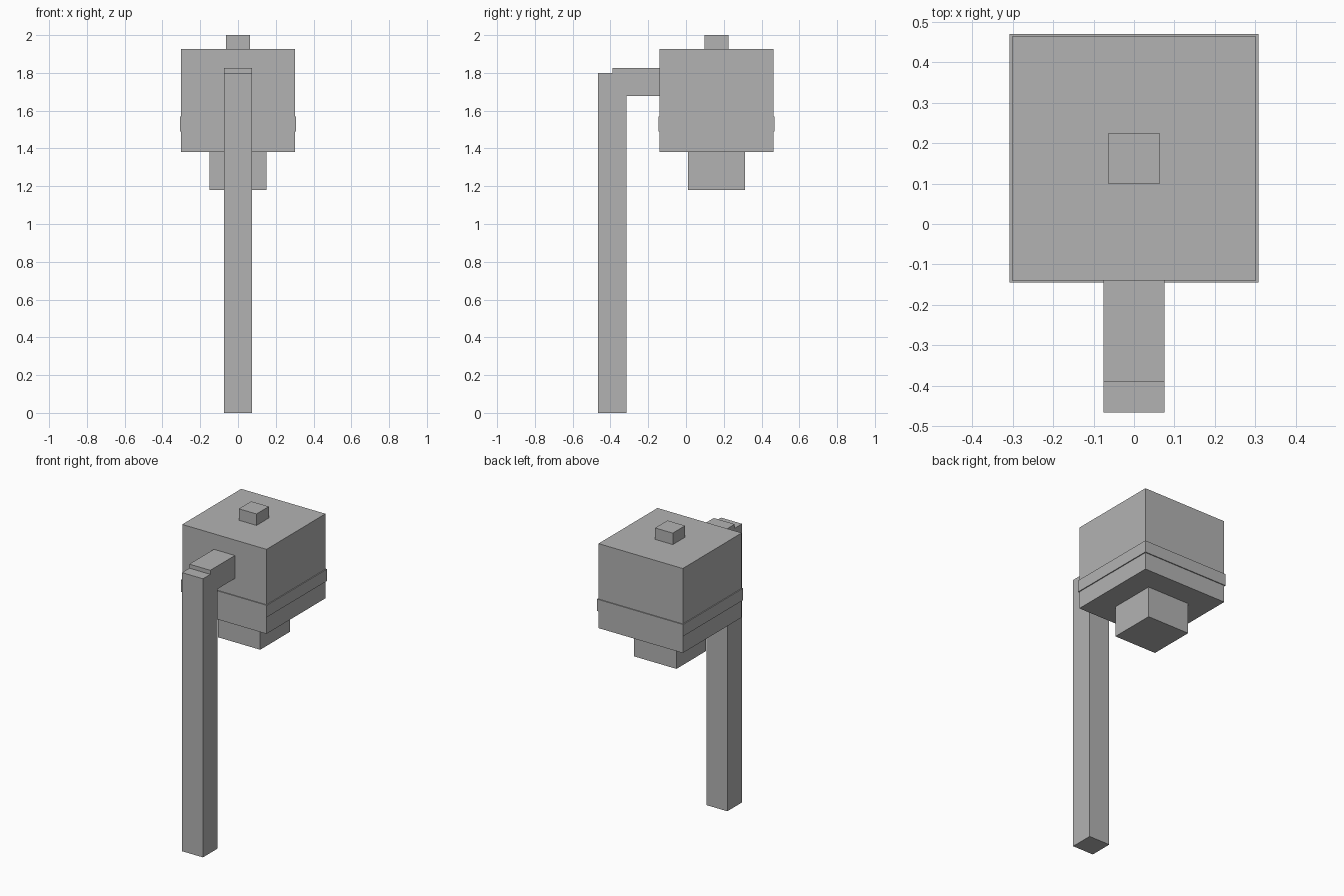
import bpy

cube = bpy.data.objects.get("Cube")
if cube:
    bpy.data.objects.remove(cube, do_unlink=True)

GREY = (0.45, 0.45, 0.45, 1)
grey = bpy.data.materials.new("plain_grey")
grey.use_nodes = True
grey.diffuse_color = GREY
grey.node_tree.nodes["Principled BSDF"].inputs["Base Color"].default_value = GREY


def box(name, half_width, y_range, z_range):
    """Box centred on x = 0 spanning the given y and z ranges."""
    (y0, y1), (z0, z1) = y_range, z_range
    bpy.ops.mesh.primitive_cube_add(size=1, location=(0, (y0 + y1) / 2, (z0 + z1) / 2))
    ob = bpy.context.object
    ob.name = name
    ob.scale = (2 * half_width, y1 - y0, z1 - z0)
    bpy.ops.object.transform_apply(location=False, rotation=False, scale=True)
    ob.data.materials.append(grey)
    return ob


def centred(name, half, z_range):
    """Square block stacked on the lamp head's vertical axis."""
    axis = 0.162
    return box(name, half, (axis - half, axis + half), z_range)


# Upright post and the arm that overlaps its top
box("post", 0.075, (-0.465, -0.315), (0, 1.80))
box("arm", 0.075, (-0.39, -0.13), (1.677, 1.826))

# Lamp head with its trim band, lower block and top knob
centred("head", 0.301, (1.38, 1.926))
centred("trim_band", 0.307, (1.491, 1.568))
centred("lower_block", 0.151, (1.18, 1.385))
centred("top_knob", 0.063, (1.92, 2.0))
